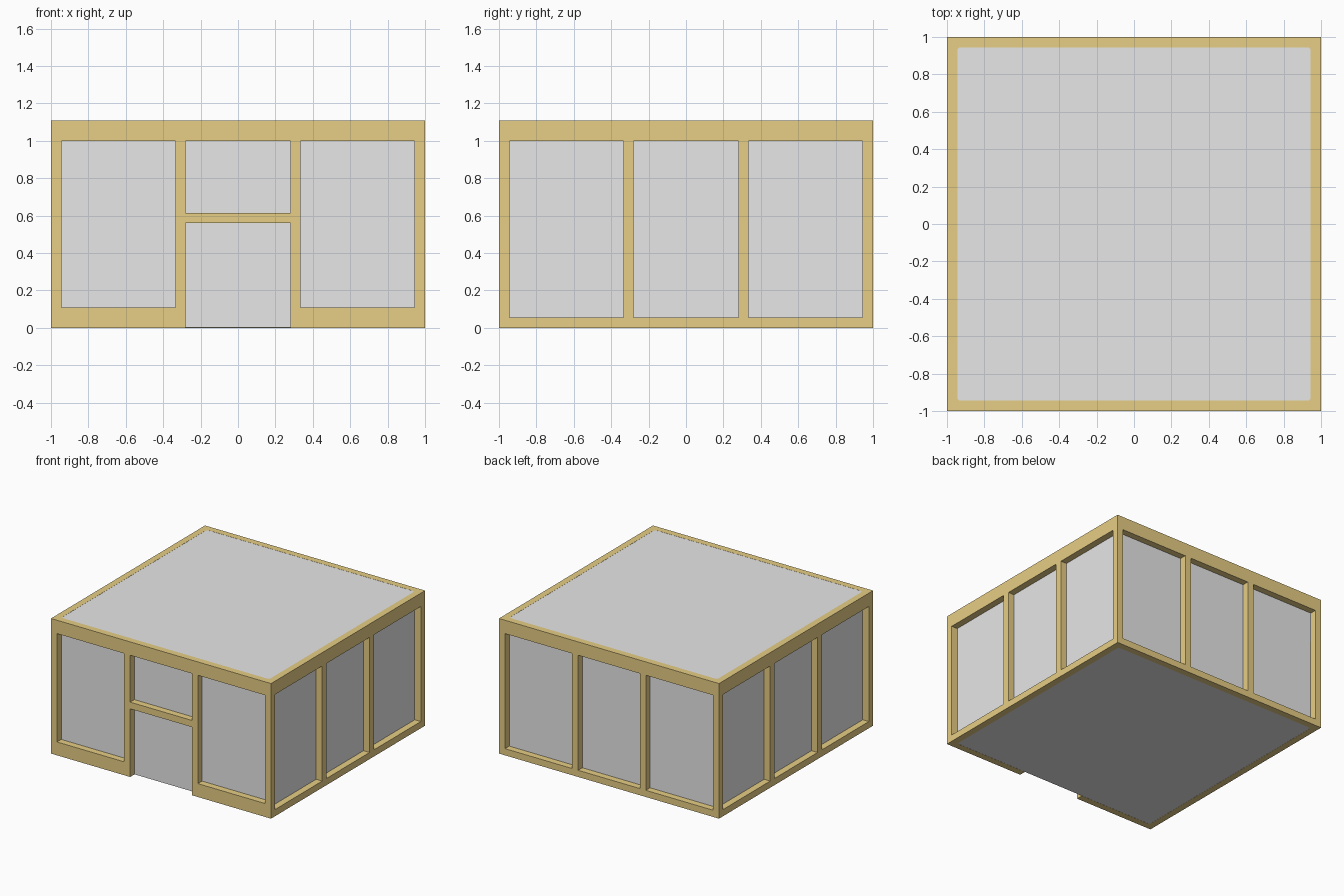
import bpy, bmesh
from mathutils import Vector

if "Cube" in bpy.data.objects:
    bpy.data.objects.remove(bpy.data.objects["Cube"])

H = 1.11        # total height
T = 0.055       # frame thickness
IN = 1 - T      # half size of the grey core


def material(name, rgb):
    m = bpy.data.materials.new(name)
    m.diffuse_color = (*rgb, 1)
    m.use_nodes = True
    m.node_tree.nodes["Principled BSDF"].inputs["Base Color"].default_value = m.diffuse_color
    return m


tan = material("tan_frame", (0.8, 0.617, 0.232))
grey = material("light_grey", (0.8, 0.8, 0.8))


def box(name, lo, hi, mat, round_upright=0):
    """Axis-aligned box between two corners, optionally with rounded upright edges."""
    lo, hi = Vector(lo), Vector(hi)
    bm = bmesh.new()
    bmesh.ops.create_cube(bm, size=1)
    for v in bm.verts:
        v.co = (lo + hi) / 2 + v.co * (hi - lo)
    if round_upright:
        upright = [e for e in bm.edges
                   if abs(e.verts[0].co.z - e.verts[1].co.z) > 0.01]
        bmesh.ops.bevel(bm, geom=upright, offset=round_upright, segments=3,
                        profile=0.5, affect='EDGES')
    me = bpy.data.meshes.new(name)
    bm.to_mesh(me)
    bm.free()
    me.materials.append(mat)
    ob = bpy.data.objects.new(name, me)
    bpy.context.collection.objects.link(ob)
    return ob


def cut(target, cutter):
    """Subtract the cutter, then remove it."""
    cutter.hide_render = True
    mod = target.modifiers.new("cut", 'BOOLEAN')
    mod.operation = 'DIFFERENCE'
    mod.solver = 'EXACT'
    mod.object = cutter
    bpy.context.view_layer.objects.active = target
    bpy.ops.object.modifier_apply(modifier=mod.name)
    bpy.data.objects.remove(cutter)


# Tan outer frame, hollowed by an open shaft
frame = box("wall_frame", (-1, -1, 0), (1, 1, H), tan)
cut(frame, box("shaft", (-IN, -IN, -0.2), (IN, IN, H + 0.2), tan, 0.02))

# Three tall windows on the right, left and back walls
COLS = [(-IN, -0.335), (-0.28, 0.28), (0.335, IN)]
TOP = 1.0
for a, b in COLS:
    for s in (-1, 1):
        x0, x1 = sorted((s * 0.9, s * 1.1))
        cut(frame, box("side_window", (x0, a, T), (x1, b, TOP), tan))
    cut(frame, box("back_window", (a, 0.9, T), (b, 1.1, TOP), tan))

# Front wall: two windows, a doorway and a light above it
for (a, b), z0, z1 in ((COLS[0], 0.11, TOP), (COLS[2], 0.11, TOP),
                       (COLS[1], 0.615, TOP), (COLS[1], -0.1, 0.56)):
    cut(frame, box("front_opening", (a, -1.1, z0), (b, -0.9, z1), tan))

# Grey core: glazing, door, roof and floor in one block
box("glazed_core", (-IN, -IN, 0.001), (IN, IN, H - 0.001), grey)
